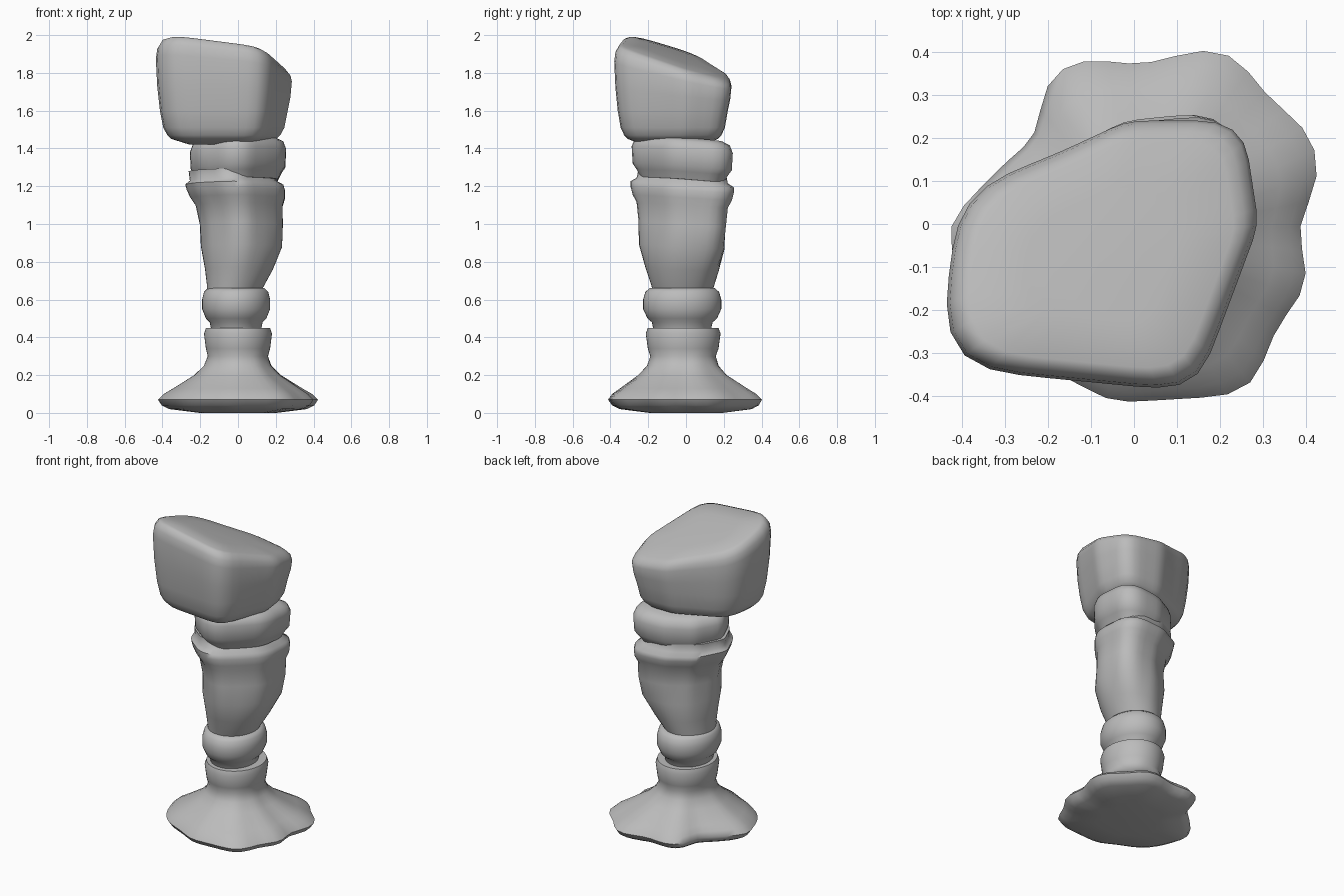
import bpy, bmesh
from math import atan2, cos, sin, pi

default_cube = bpy.data.objects.get("Cube")
if default_cube:
    bpy.data.objects.remove(default_cube, do_unlink=True)

SIDES = 48
ANGLES = [2 * pi * i / SIDES - pi for i in range(SIDES)]

grey = bpy.data.materials.new("plain grey")
grey.use_nodes = True
grey.diffuse_color = (0.5, 0.5, 0.5, 1)
grey.node_tree.nodes["Principled BSDF"].inputs["Base Color"].default_value = grey.diffuse_color


def clamp(value):
    return max(0, min(1, value))


def blend(first, second, amount):
    return [(a + (c - a) * amount, b + (d - b) * amount)
            for (a, b), (c, d) in zip(first, second)]


def oval(depth):
    return [(cos(angle), depth * sin(angle)) for angle in ANGLES]


def ray_hit(angle, start, end):
    """Distance along a ray from the origin to the line through two points."""
    edge_x, edge_y = end[0] - start[0], end[1] - start[1]
    return ((start[0] * edge_y - start[1] * edge_x)
            / (cos(angle) * edge_y - sin(angle) * edge_x))


def outline(corners, width, depth):
    """Resample a counter-clockwise outline at even angles, soften it and fit it to a box."""
    bearings = [atan2(y, x) for x, y in corners]
    ring = []
    for angle in ANGLES:
        # The edge in use starts at the nearest corner clockwise of the ray
        index = min(range(len(corners)), key=lambda k: (angle - bearings[k]) % (2 * pi))
        reach = ray_hit(angle, corners[index], corners[(index + 1) % len(corners)])
        ring.append((reach * cos(angle), reach * sin(angle)))
    before, after = ring[-1:] + ring[:-1], ring[1:] + ring[:1]
    ring = blend(ring, blend(before, after, 0.5), 0.5)
    low_x, high_x = min(p[0] for p in ring), max(p[0] for p in ring)
    low_y, high_y = min(p[1] for p in ring), max(p[1] for p in ring)
    return [(width * ((x - low_x) / (high_x - low_x) - 0.5),
             depth * ((y - low_y) / (high_y - low_y) - 0.5)) for x, y in ring]


def loft(name, profile, shape, centre, slope=(0, 0), tilt=lambda z: 1):
    """Skin a profile of (height, scale) with the section that shape(height) gives."""
    bm = bmesh.new()
    rings = []
    for z, scale in profile:
        ring = []
        middle_x, middle_y = centre(z)
        for u, v in shape(z):
            x, y = scale * u, scale * v
            lift = tilt(z) * (slope[0] * x + slope[1] * y)
            ring.append(bm.verts.new((middle_x + x, middle_y + y, z + lift)))
        rings.append(ring)
    for low, high in zip(rings, rings[1:]):
        for i in range(SIDES):
            bm.faces.new((low[i - 1], low[i], high[i], high[i - 1]))
    bm.faces.new(reversed(rings[0]))
    bm.faces.new(rings[-1])
    mesh = bpy.data.meshes.new(name)
    bm.to_mesh(mesh)
    bm.free()
    mesh.materials.append(grey)
    part = bpy.data.objects.new(name, mesh)
    bpy.context.collection.objects.link(part)
    bpy.ops.object.select_all(action="DESELECT")
    part.select_set(True)
    bpy.context.view_layer.objects.active = part
    bpy.ops.object.shade_smooth_by_angle(angle=1)


# Flared foot: an oval stem that spreads into an uneven lobed rim
stem = oval(1.1)
rim = outline([(.42, -.14), (.38, 0), (.44, .1), (.42, .22), (.31, .3), (.26, .39), (.19, .42),
               (.03, .37), (-.1, .39), (-.19, .35), (-.21, .21), (-.3, .13), (-.42, 0),
               (-.36, -.19), (-.28, -.29), (-.1, -.37), (-.05, -.41), (.28, -.39),
               (.34, -.22)], 2.02, 1.94)
loft("flared_foot",
     [(0, .2), (.02, .36), (.04, .4), (.07, .42), (.1, .39), (.13, .34), (.2, .23),
      (.25, .18), (.3, .16), (.34, .17), (.42, .18), (.45, .17), (.45, .1)],
     lambda z: blend(stem, rim, clamp(1.3 - 4 * z)), lambda z: (0, -.015 * clamp(5 * z)))

# Rounded ankle band
ankle = oval(1.15)
loft("ankle_band",
     [(.43, .13), (.48, .14), (.5, .16), (.55, .18), (.6, .18), (.64, .17), (.66, .15)],
     lambda z: ankle, lambda z: (-.01, -.02))

# Calf: round below, then a shin ridge and a full back right corner, with a folded top edge
lower_calf = oval(1.1)
upper_leg = outline([(.24, -.08), (.26, 0), (.26, .2), (.19, .27), (0, .25), (-.16, .16),
                     (-.26, 0), (-.2, -.16), (-.05, -.29), (.05, -.29), (.16, -.18)], 2, 2.1)
loft("calf",
     [(.63, .14), (.67, .15), (.76, .18), (.88, .215), (1, .22), (1.1, .23), (1.14, .25),
      (1.18, .26), (1.21, .26), (1.23, .23), (1.28, .22)],
     lambda z: blend(lower_calf, upper_leg, clamp(3 * z - 2)),
     lambda z: (.02 - (z - .93) ** 2 / 2, -.02), (0, -.06))

# Collar band under the block
loft("collar_band",
     [(1.23, .21), (1.27, .23), (1.3, .25), (1.39, .255), (1.43, .24), (1.45, .2)],
     lambda z: upper_leg, lambda z: (0, -.02), (.04, -.08))

# Overhanging top block, whose upper face slopes down to the back and left
slab = outline([(.28, 0), (.25, .2), (.2, .24), (-.02, .24), (-.17, .17), (-.34, .1),
                (-.41, .02), (-.44, -.2), (-.42, -.3), (-.33, -.34), (.08, -.38),
                (.15, -.35)], .72, .62)
loft("top_block",
     [(1.42, .5), (1.45, .77), (1.47, .83), (1.51, .89), (1.6, .94), (1.7, .98), (1.81, 1),
      (1.85, .98), (1.88, .92), (1.89, .85), (1.9, .5)],
     lambda z: slab, lambda z: (-.075, -.07), (-.18, -.33), lambda z: clamp(3 * z - 4.8))
